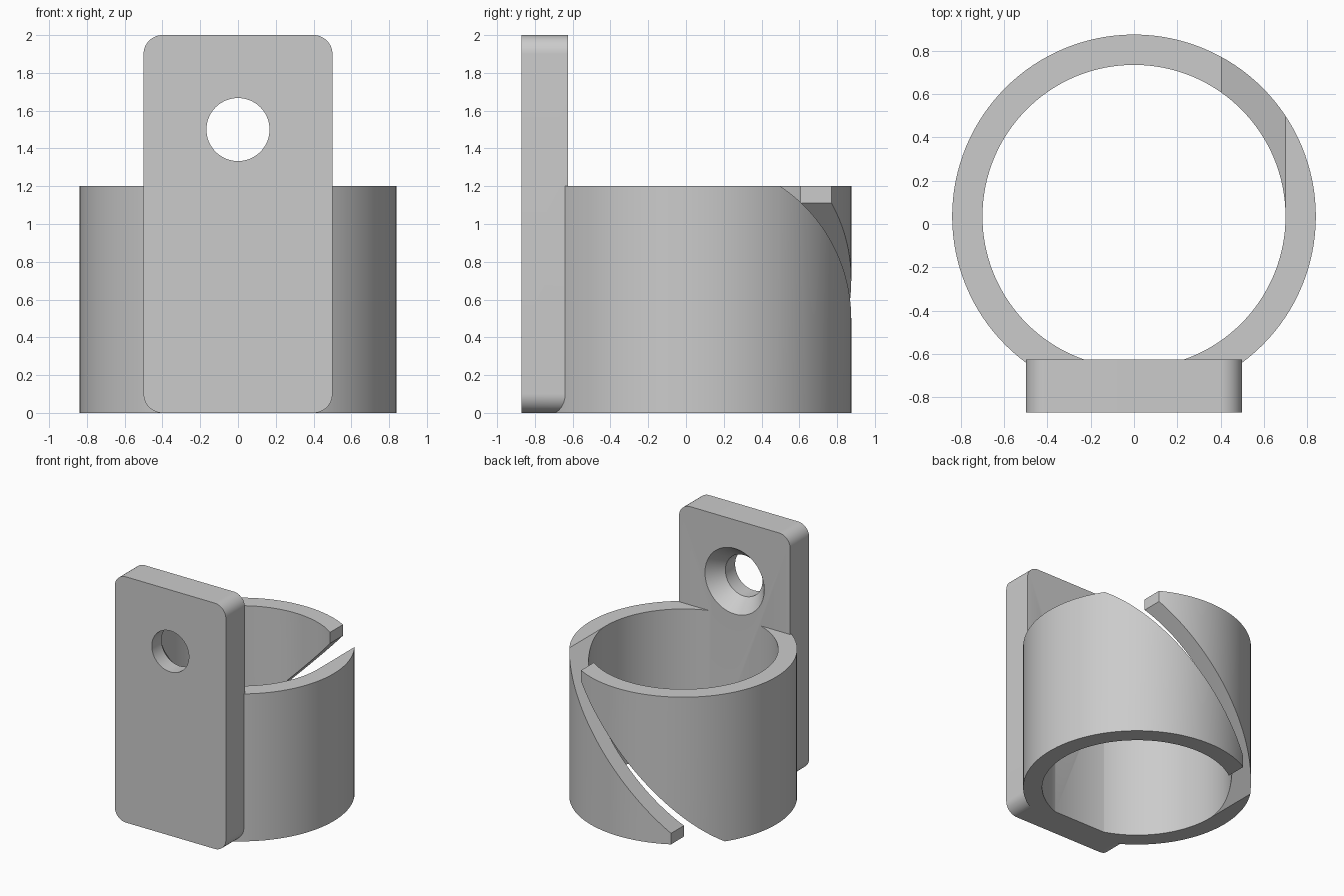
import bpy, bmesh
from math import pi
from mathutils import Matrix

default = bpy.data.objects.get("Cube")
if default:
    bpy.data.objects.remove(default, do_unlink=True)

grey = bpy.data.materials.new("plain grey")
grey.use_nodes = True
grey.diffuse_color = (0.6, 0.6, 0.6, 1)
grey.node_tree.nodes["Principled BSDF"].inputs["Base Color"].default_value = (0.6, 0.6, 0.6, 1)

RING_Y, RING_H = 0.035, 1.2
OUTER, INNER = 0.84, 0.70
FRONT, BACK = -0.87, -0.625
HOLE_Z, HOLE_R, SINK_R, SINK_D = 1.5, 0.167, 0.267, 0.12


def finish(name, bm):
    bmesh.ops.recalc_face_normals(bm, faces=bm.faces)
    mesh = bpy.data.meshes.new(name)
    bm.to_mesh(mesh)
    bm.free()
    mesh.materials.append(grey)
    obj = bpy.data.objects.new(name, mesh)
    bpy.context.collection.objects.link(obj)
    return obj


def cylinder(name, r, z0, z1):
    bm = bmesh.new()
    place = Matrix.Translation((0, RING_Y, (z0 + z1) / 2))
    bmesh.ops.create_cone(bm, cap_ends=True, segments=128, radius1=r, radius2=r,
                          depth=z1 - z0, matrix=place)
    return finish(name, bm)


def prism(name, outline, y0, y1):
    """Extrude an x-z outline along y."""
    bm = bmesh.new()
    face = bm.faces.new([bm.verts.new((x, y0, z)) for x, z in outline])
    new = bmesh.ops.extrude_face_region(bm, geom=[face])["geom"]
    bmesh.ops.translate(bm, vec=(0, y1 - y0, 0),
                        verts=[v for v in new if isinstance(v, bmesh.types.BMVert)])
    return finish(name, bm)


def boolean(target, other, operation):
    other.hide_render = True
    mod = target.modifiers.new("bool", 'BOOLEAN')
    mod.operation, mod.object, mod.solver = operation, other, 'EXACT'
    bpy.context.view_layer.update()
    with bpy.context.temp_override(object=target, active_object=target):
        bpy.ops.object.modifier_apply(modifier=mod.name)
    bpy.data.objects.remove(other, do_unlink=True)


# Open ring with a diagonal slit through the back wall
bracket = cylinder("ring_bracket", OUTER, 0, RING_H)
boolean(bracket, cylinder("bore", INNER, -0.1, RING_H + 0.1), 'DIFFERENCE')
half = [(0.405, 1.3), (0.405, 1.11), (-0.70, 0), (-0.70, -0.1)]
slit = half + [(-x, RING_H - z) for x, z in half]
boolean(bracket, prism("slit", slit, 0.06, 1.0), 'DIFFERENCE')

# Mounting plate with rounded corners
plate = prism("mounting_plate", [(-0.5, 0), (0.5, 0), (0.5, 2), (-0.5, 2)], FRONT, BACK)
bm = bmesh.new()
bm.from_mesh(plate.data)
corners = [e for e in bm.edges if abs(e.verts[0].co.y - e.verts[1].co.y) > 0.1]
bmesh.ops.bevel(bm, geom=corners, offset=0.1, segments=14, profile=0.5, affect='EDGES')
bm.to_mesh(plate.data)
bm.free()

# Countersunk screw hole: a stack of circles joined along y
bm = bmesh.new()
rings = []
slope = (SINK_R - HOLE_R) / SINK_D
for r, y in ((HOLE_R, FRONT - 0.1), (HOLE_R, BACK - SINK_D), (SINK_R + slope * 0.05, BACK + 0.05)):
    place = Matrix.Translation((0, y, HOLE_Z)) @ Matrix.Rotation(pi / 2, 4, 'X')
    rings.append(bmesh.ops.create_circle(bm, segments=64, radius=r, matrix=place)["verts"])
for a, b in zip(rings, rings[1:]):
    for i in range(64):
        j = (i + 1) % 64
        bm.faces.new((a[i], a[j], b[j], b[i]))
bm.faces.new(rings[0])
bm.faces.new(rings[-1])
boolean(plate, finish("screw_hole", bm), 'DIFFERENCE')

# Join into one solid
boolean(bracket, plate, 'UNION')
bpy.ops.object.select_all(action='DESELECT')
bpy.context.view_layer.objects.active = bracket
bracket.select_set(True)
bpy.ops.object.shade_smooth_by_angle(angle=pi / 6)
